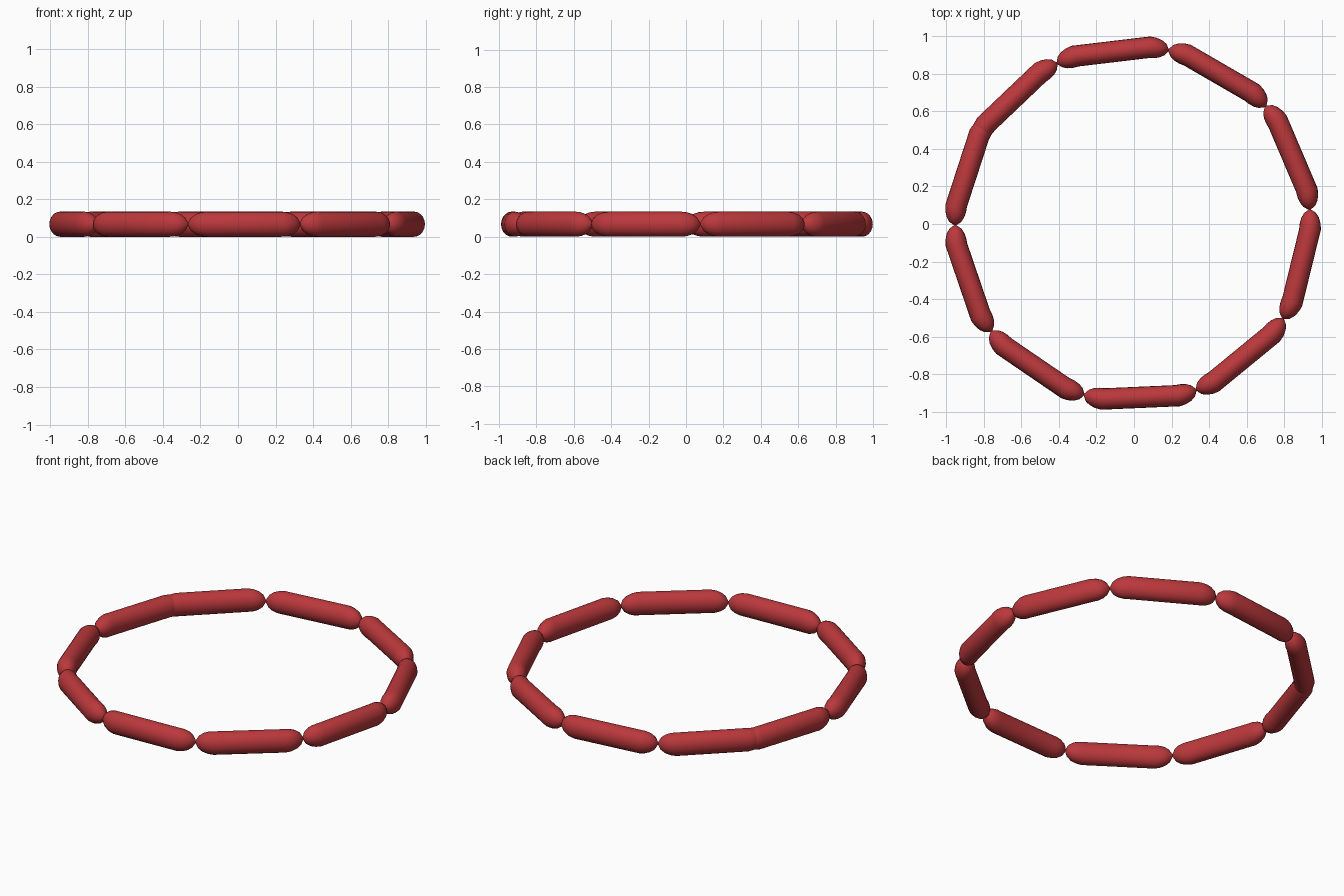
import bpy, bmesh, math

if "Cube" in bpy.data.objects:
    bpy.data.objects.remove(bpy.data.objects["Cube"])

mat = bpy.data.materials.new("sausage_red")
mat.diffuse_color = (0.5, 0.04, 0.045, 1)
mat.use_nodes = True
mat.node_tree.nodes["Principled BSDF"].inputs["Base Color"].default_value = mat.diffuse_color

R, CX, CZ = 0.945, -0.007, 0.067     # ring radius and centre
STEP = math.radians(36.85)           # slightly over a tenth: the ends overlap
START = math.radians(115.2)
SIDES = 20
# distance from the middle along the ring, radius fraction
HALF = [(0.304, 0.10), (0.297, 0.28), (0.286, 0.55), (0.262, 0.80),
        (0.232, 0.95), (0.20, 1.0)]
PROFILE = [(-s, r) for s, r in HALF] + [(s, r) for s, r in reversed(HALF)]


def link(name, mid):
    bm = bmesh.new()
    rings = []
    for s, f in PROFILE:
        a = mid + s / 0.304 * STEP / 2
        ring = []
        for i in range(SIDES):
            t = 2 * math.pi * i / SIDES
            d = R + 0.058 * f * math.cos(t)
            ring.append(bm.verts.new((CX + d * math.cos(a), d * math.sin(a),
                                      CZ + 0.067 * f * math.sin(t))))
        rings.append(ring)
    for p, q in zip(rings, rings[1:]):
        for i in range(SIDES):
            j = (i + 1) % SIDES
            bm.faces.new((p[i], p[j], q[j], q[i]))
    bm.faces.new(rings[0])
    bm.faces.new(rings[-1])
    bmesh.ops.recalc_face_normals(bm, faces=bm.faces)
    for f in bm.faces:
        f.smooth = len(f.verts) == 4
    me = bpy.data.meshes.new(name)
    bm.to_mesh(me)
    bm.free()
    me.materials.append(mat)
    bpy.context.collection.objects.link(bpy.data.objects.new(name, me))


# chain of ten sausages, running clockwise
for k in range(10):
    link(f"sausage_{k + 1}", START + STEP / 2 - k * STEP)
